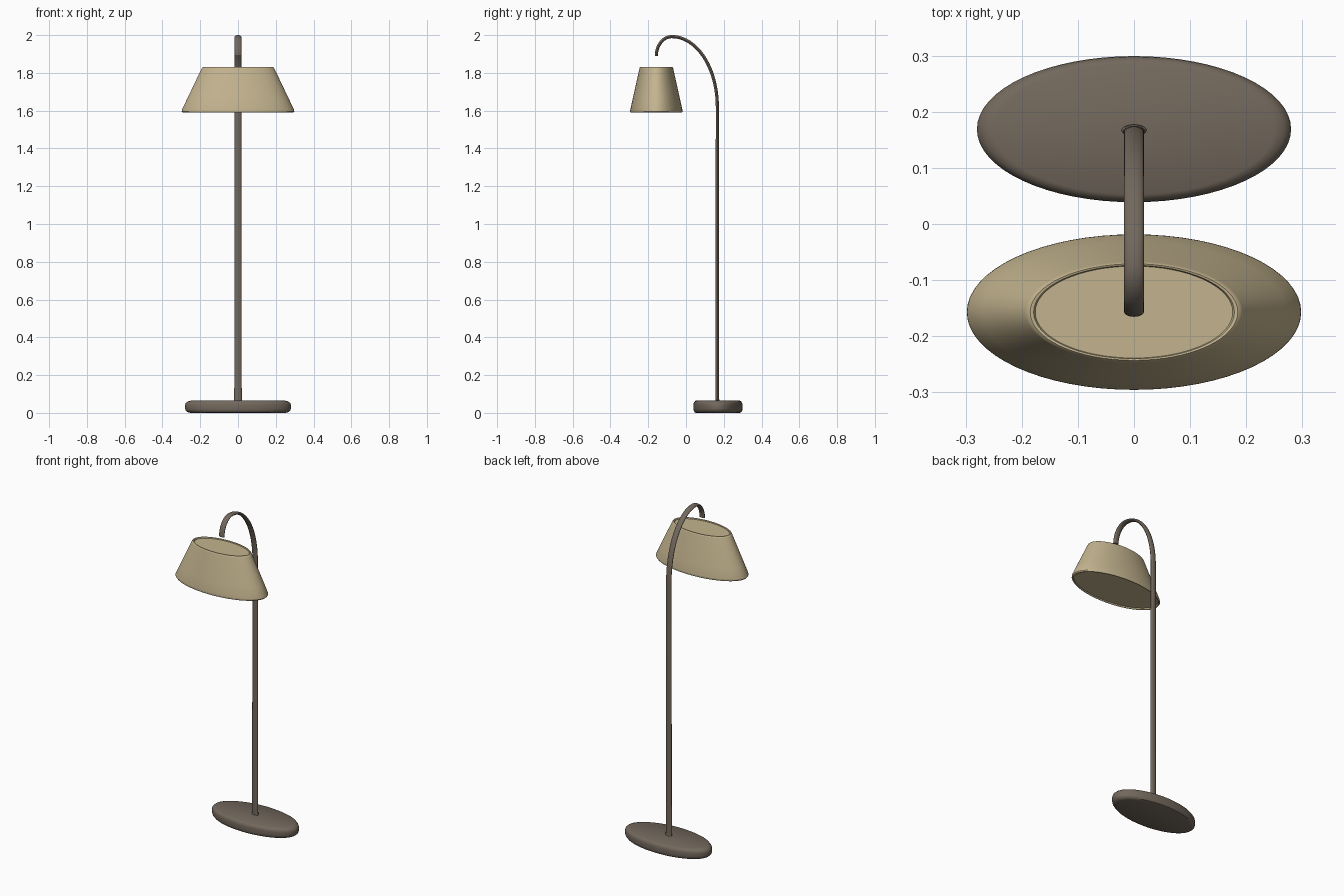
import bpy, bmesh, math
from mathutils import Vector

if "Cube" in bpy.data.objects:
    bpy.data.objects.remove(bpy.data.objects["Cube"], do_unlink=True)

SQUASH = 0.465   # depth of the oval parts relative to their width
SIDES = 64


def material(name, rgb):
    mat = bpy.data.materials.new(name)
    mat.use_nodes = True
    mat.diffuse_color = (*rgb, 1)
    mat.node_tree.nodes["Principled BSDF"].inputs["Base Color"].default_value = (*rgb, 1)
    return mat


bronze = material("dark bronze", (0.17, 0.138, 0.108))
linen = material("warm linen", (0.55, 0.456, 0.275))


def skin_rings(name, rings, mat):
    """Join successive rings of points into a closed, capped solid."""
    bm = bmesh.new()
    loops = [[bm.verts.new(p) for p in ring] for ring in rings]
    for low, high in zip(loops, loops[1:]):
        n = len(low)
        for i in range(n):
            j = (i + 1) % n
            bm.faces.new((low[i], low[j], high[j], high[i]))
    bm.faces.new(loops[0][::-1])
    bm.faces.new(loops[-1])
    bmesh.ops.recalc_face_normals(bm, faces=bm.faces)
    mesh = bpy.data.meshes.new(name)
    bm.to_mesh(mesh)
    bm.free()
    mesh.materials.append(mat)
    obj = bpy.data.objects.new(name, mesh)
    bpy.context.collection.objects.link(obj)
    bpy.ops.object.select_all(action="DESELECT")
    obj.select_set(True)
    bpy.context.view_layer.objects.active = obj
    bpy.ops.object.shade_smooth_by_angle(angle=math.radians(35))
    return obj


def oval_turning(name, y, profile, mat):
    """Turn a (radius, height) profile into an oval solid centred at y."""
    angles = [math.tau * i / SIDES for i in range(SIDES)]
    rings = [[(r * math.cos(a), y + r * SQUASH * math.sin(a), z) for a in angles]
             for r, z in profile]
    return skin_rings(name, rings, mat)


def flat_tube(name, path, mat, sides=20):
    """Sweep an oval section along (y, z, half width) points."""
    rings = []
    for k, (y, z, r) in enumerate(path):
        before, after = path[max(k - 1, 0)], path[min(k + 1, len(path) - 1)]
        tangent = Vector((0, after[0] - before[0], after[1] - before[1])).normalized()
        across = tangent.cross(Vector((1, 0, 0)))
        centre = Vector((0, y, z))
        rings.append([centre + Vector((r * math.cos(a), 0, 0)) + across * (r * 0.48 * math.sin(a))
                      for a in (math.tau * i / sides for i in range(sides))])
    return skin_rings(name, rings, mat)


# Oval foot with rounded edges
oval_turning("base", 0.169, [
    (0.25, 0), (0.267, 0.004), (0.277, 0.013), (0.28, 0.022),
    (0.28, 0.042), (0.277, 0.051), (0.267, 0.06), (0.25, 0.065)], bronze)
oval_turning("base_collar", 0.167, [(0.022, 0.06), (0.022, 0.069), (0.019, 0.072)], bronze)

# Upright pole running into the hooked neck
POLE_Y, BEND_Z, PEAK_Y, PEAK_Z, TIP_Z = 0.166, 1.62, -0.075, 1.992, 1.89
path = [(POLE_Y, 0.06, 0.02), (POLE_Y, 0.8, 0.0185)]
for i in range(25):
    a = math.pi / 2 * i / 24
    path.append((PEAK_Y + (POLE_Y - PEAK_Y) * math.cos(a),
                 BEND_Z + (PEAK_Z - BEND_Z) * math.sin(a), 0.0175))
for i in range(1, 17):
    a = math.pi / 2 * (1 + i / 16)
    path.append((PEAK_Y + 0.082 * math.cos(a),
                 TIP_Z + (PEAK_Z - TIP_Z) * math.sin(a), 0.0175))
flat_tube("pole_and_neck", path, bronze)

# Flared shade with rolled rims and slightly recessed end discs
oval_turning("shade", -0.157, [
    (0.283, 1.598), (0.285, 1.59), (0.293, 1.59), (0.298, 1.596), (0.297, 1.604),
    (0.27, 1.661), (0.194, 1.82), (0.19, 1.827), (0.185, 1.83),
    (0.179, 1.829), (0.176, 1.823)], linen)
